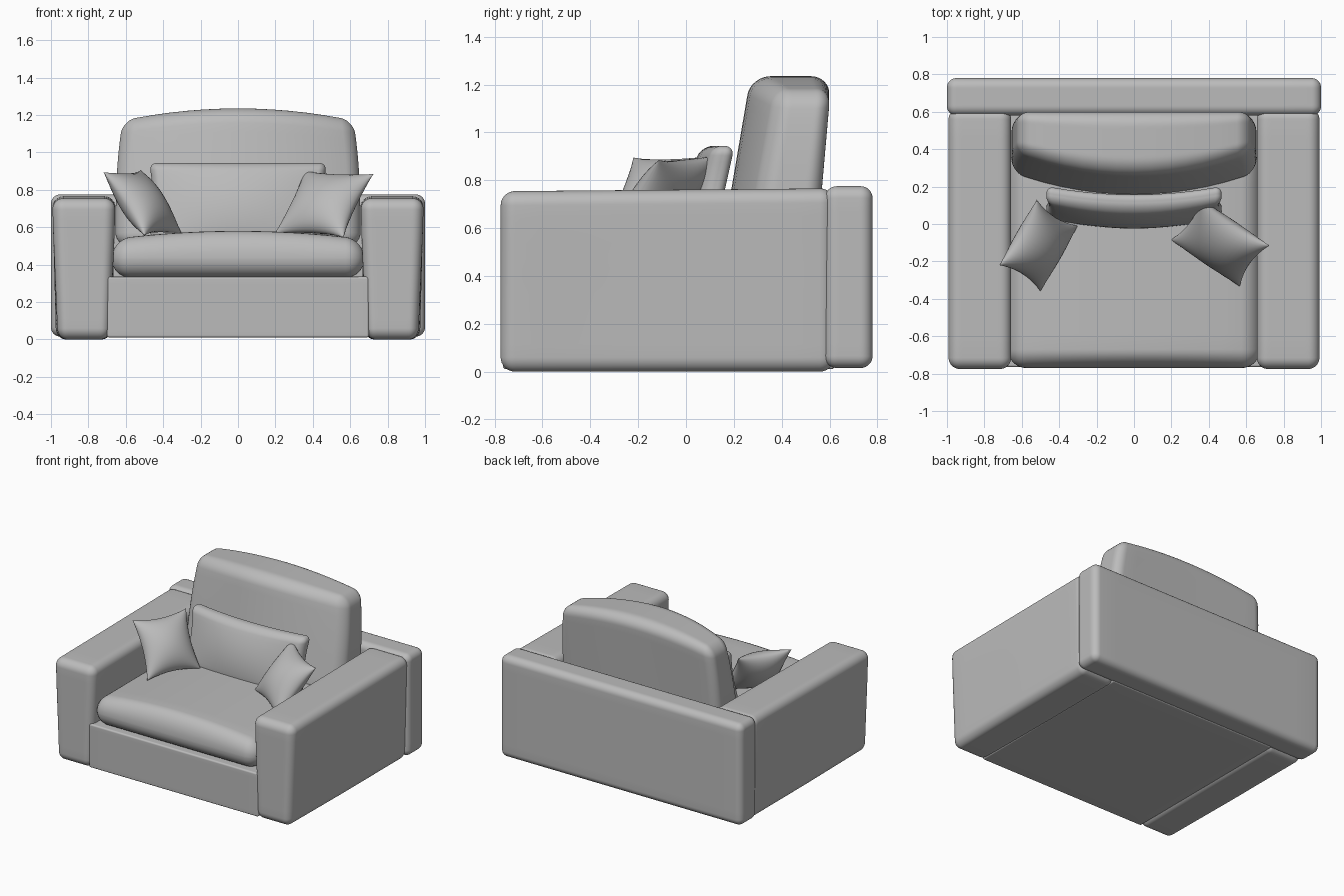
import bpy, bmesh, math
from mathutils import Vector

old = bpy.data.objects.get("Cube")
if old:
    bpy.data.objects.remove(old, do_unlink=True)

fabric = bpy.data.materials.new("grey_fabric")
fabric.use_nodes = True
GREY = (0.5, 0.5, 0.5, 1)
fabric.diffuse_color = GREY
fabric.node_tree.nodes["Principled BSDF"].inputs["Base Color"].default_value = GREY


def finish(bm, name):
    bmesh.ops.recalc_face_normals(bm, faces=bm.faces)
    mesh = bpy.data.meshes.new(name)
    for f in bm.faces:
        f.smooth = True
    bm.to_mesh(mesh)
    bm.free()
    mesh.materials.append(fabric)
    obj = bpy.data.objects.new(name, mesh)
    bpy.context.collection.objects.link(obj)
    return obj


def rounded_box(name, low, high, r, shape=None):
    """Box with rounded edges; shape(p, u) bends it, u being -1..1 box coordinates."""
    low, high = Vector(low), Vector(high)
    mid, half = (low + high) / 2, (high - low) / 2
    bm = bmesh.new()
    bmesh.ops.create_cube(bm, size=2)
    bmesh.ops.subdivide_edges(bm, edges=bm.edges[:], cuts=19, use_grid_fill=True)
    for v in bm.verts:
        inner, rest = Vector(), Vector()
        for i, t in enumerate(v.co):
            core = half[i] - r
            a = abs(t)
            inner[i] = math.copysign(min(a / 0.6, 1) * core, t)
            if a > 0.6:
                rest[i] = math.copysign(math.tan(math.pi / 4 * (a - 0.6) / 0.4), t)
        p = inner + rest.normalized() * r
        u = Vector([p[i] / half[i] for i in range(3)])
        p += mid
        v.co = shape(p, u) if shape else p
    return finish(bm, name)


def throw_pillow(name, centre, across, up, thick):
    """Square pillow with pinched sides, spanned by two edge vectors."""
    centre, across, up = Vector(centre), Vector(across) / 2, Vector(up) / 2
    normal = across.cross(up).normalized()
    bm = bmesh.new()
    for side in (-1, 1):
        made = bmesh.ops.create_grid(bm, x_segments=20, y_segments=20, size=1)
        for v in made["verts"]:
            x, y = v.co.x, v.co.y
            x, y = math.sin(x * math.pi / 2), math.sin(y * math.pi / 2)
            puff = max(0, (1 - x * x) * (1 - y * y)) ** 0.55
            px = x * (1 - 0.13 * (1 - y * y))
            py = y * (1 - 0.13 * (1 - x * x))
            v.co = centre + across * px + up * py + normal * side * thick * puff
    bmesh.ops.remove_doubles(bm, verts=bm.verts[:], dist=0.0005)
    return finish(bm, name)


# Frame: base, back panel and two arms that narrow towards the floor
rounded_box("base", (-0.7, -0.765, 0.01), (0.7, 0.62, 0.335), 0.012)
rounded_box("back_panel", (-1, 0.58, 0.015), (1, 0.78, 0.775), 0.05)


def arm_shape(p, u):
    taper = 1 - 0.1 * max(0, 0.6 - p.z) * max(0, -u.y)
    p.x = math.copysign(0.825 + (abs(p.x) - 0.825) * (taper - 0.06 * (1 - u.z)), p.x)
    p.z += 0.006 * u.y * (u.z > 0)
    return p


for side, name in ((-1, "right_arm"), (1, "left_arm")):
    xs = sorted((side * 0.655, side * 0.993))
    rounded_box(name, (xs[0], -0.775, 0), (xs[1], 0.62, 0.76), 0.06, arm_shape)


# Seat cushion with a crowned top
def seat_shape(p, u):
    p.z += 0.045 * (1 - u.x ** 2) * max(0, u.z)
    return p


rounded_box("seat_cushion", (-0.675, -0.77, 0.33), (0.675, 0.4, 0.535), 0.1, seat_shape)


# Back cushion: leaning, arched on top and bulging to the front
def back_shape(p, u):
    w = (u.z + 1) / 2
    f = (1 - u.y) / 2
    front = 0.265 + 0.125 * w - 0.12 * (1 - u.x ** 2)
    rear = 0.545 + 0.06 * w
    p.y = rear + (front - rear) * f
    p.x *= 1 - 0.06 * w ** 3
    p.z += 0.065 * (1 - u.x ** 2) * w
    return p


rounded_box("back_cushion", (-0.655, 0.3, 0.5), (0.655, 0.58, 1.17), 0.07, back_shape)


# Long pillow resting on the back cushion
def lumbar_shape(p, u):
    bow = 1 - u.x ** 2
    p.y += 0.045 * u.z - 0.045 * bow - 0.035 * bow * (1 - u.z ** 2) * (u.y < 0)
    p.x *= 1 - 0.04 * (1 - u.z ** 2)
    return p


rounded_box("lumbar_pillow", (-0.475, 0.07, 0.54), (0.475, 0.165, 0.943), 0.04, lumbar_shape)

# Throw pillows leaning against the arms
throw_pillow("left_throw_pillow", (0.46, -0.1, 0.725), (0.37, -0.25, -0.02), (0.16, 0.22, 0.34), 0.1)
throw_pillow("right_throw_pillow", (-0.51, -0.115, 0.73), (0.2, 0.35, 0.01), (-0.22, 0.14, 0.34), 0.1)
